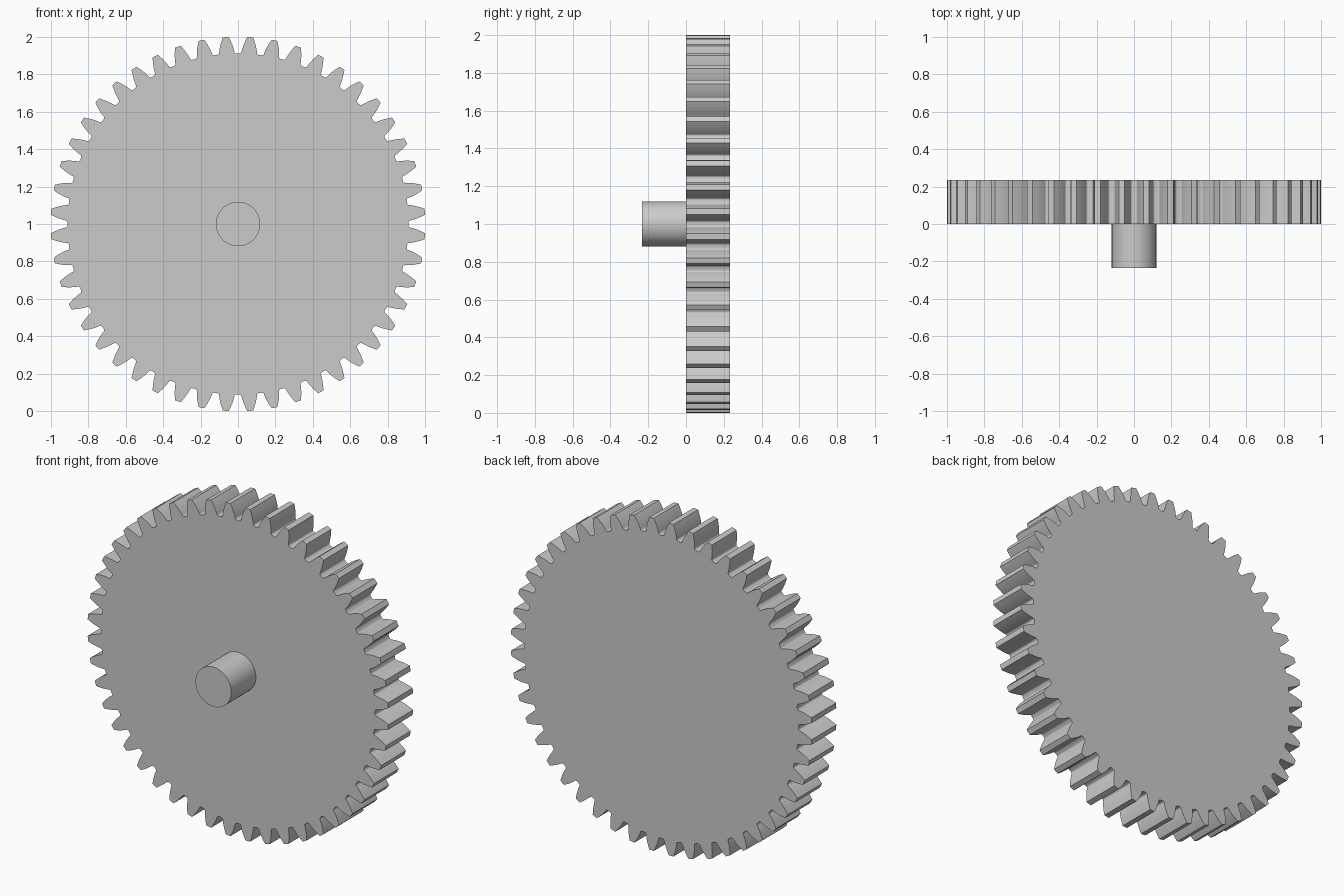
import bpy, bmesh
from math import pi, sin, cos, tan, acos, radians
from mathutils import Matrix

if "Cube" in bpy.data.objects:
    bpy.data.objects.remove(bpy.data.objects["Cube"])

TEETH = 48
TIP = 1.001
MODULE = 2 * TIP / (TEETH + 2)
PITCH = TIP - MODULE
ROOT = TIP - 2.25 * MODULE
PRESSURE = radians(20)
BASE = PITCH * cos(PRESSURE)
DEPTH = 0.234
CENTRE_Z = 1.0

grey = bpy.data.materials.new("light_grey")
grey.use_nodes = True
colour = (0.6, 0.6, 0.6, 1)
grey.diffuse_color = colour
grey.node_tree.nodes["Principled BSDF"].inputs["Base Color"].default_value = colour


def involute(a):
    return tan(a) - a


def half_angle(r):
    """Half the angle a tooth spans at radius r."""
    return pi / (2 * TEETH) + involute(PRESSURE) - involute(acos(BASE / r))


def finish(bm, name):
    bmesh.ops.recalc_face_normals(bm, faces=bm.faces)
    mesh = bpy.data.meshes.new(name)
    bm.to_mesh(mesh)
    bm.free()
    mesh.materials.append(grey)
    ob = bpy.data.objects.new(name, mesh)
    bpy.context.collection.objects.link(ob)
    bpy.ops.object.select_all(action="DESELECT")
    ob.select_set(True)
    bpy.context.view_layer.objects.active = ob
    bpy.ops.object.shade_smooth_by_angle(angle=radians(30))
    return ob


# Toothed wheel: involute flank with a rounded root, mirrored and repeated
fillet = 0.011
low = ROOT + fillet
flank = [(r, half_angle(r)) for r in
         (low + (TIP - low) * i / 5 for i in range(6))]
start = half_angle(low)
root_arc = [(ROOT + fillet * (1 - sin(t)), start + fillet * (1 - cos(t)) / ROOT)
            for t in (pi / 2 * i / 4 for i in range(4, 0, -1))]
side = root_arc + flank
tooth = [(r, -a) for r, a in side] + [(r, a) for r, a in reversed(side)]

bm = bmesh.new()
ring = []
for i in range(TEETH):
    middle = 2 * pi * (i + 0.5) / TEETH
    for r, a in tooth:
        ring.append(bm.verts.new((r * cos(middle + a), 0,
                                  CENTRE_Z + r * sin(middle + a))))
front = bm.faces.new(ring)
back = bmesh.ops.extrude_face_region(bm, geom=[front], use_keep_orig=True)
moved = [v for v in back["geom"] if isinstance(v, bmesh.types.BMVert)]
bmesh.ops.translate(bm, verts=moved, vec=(0, DEPTH, 0))
finish(bm, "gear_wheel")

# Round shaft on the front, seated slightly into the wheel
seat = 0.02
bm = bmesh.new()
bmesh.ops.create_cone(
    bm, cap_ends=True, segments=64, radius1=0.119, radius2=0.119,
    depth=DEPTH + seat,
    matrix=Matrix.Translation((0, (seat - DEPTH) / 2, CENTRE_Z))
    @ Matrix.Rotation(pi / 2, 4, "X"))
finish(bm, "shaft")
